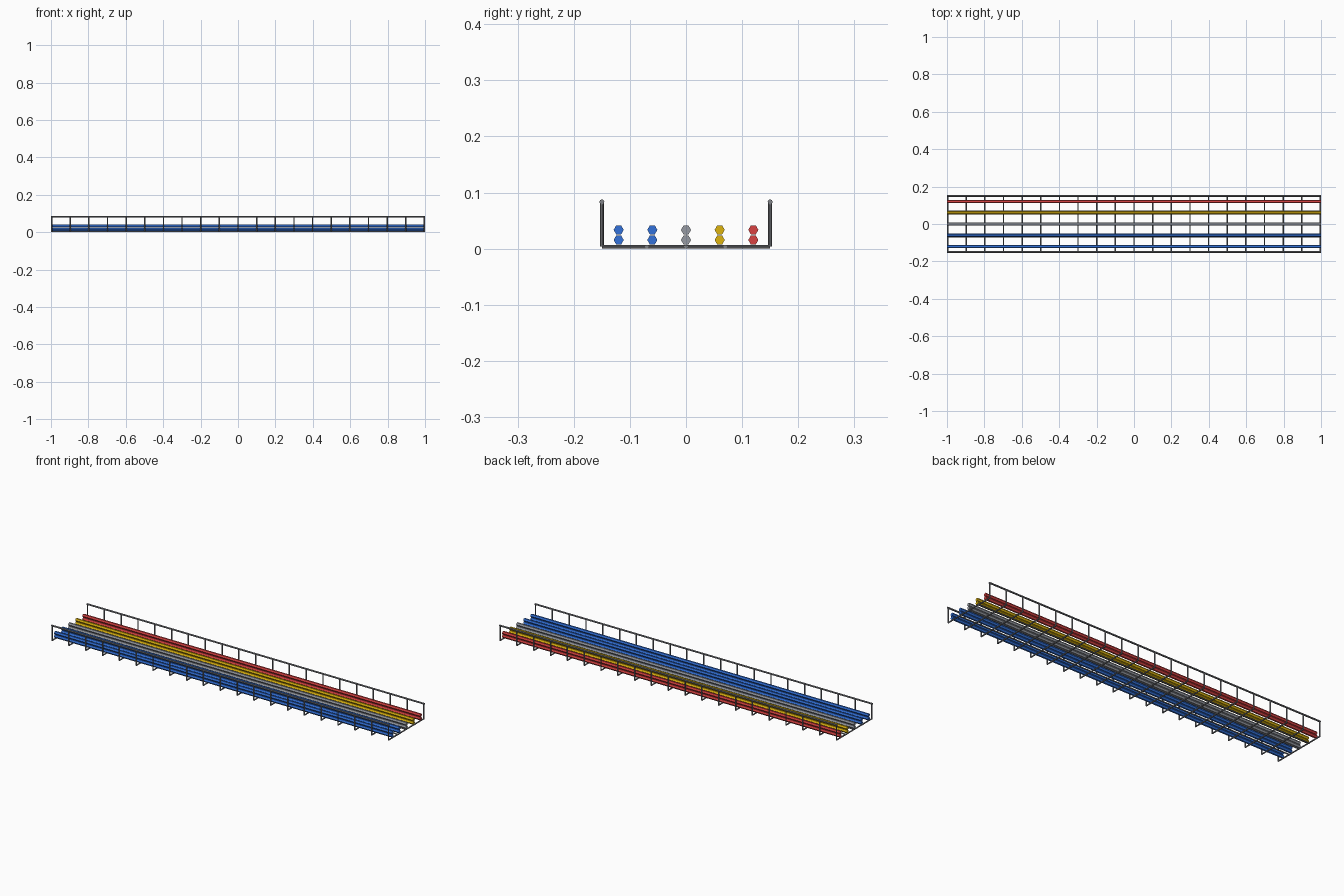
import bpy, math
from mathutils import Vector

if "Cube" in bpy.data.objects:
    bpy.data.objects.remove(bpy.data.objects["Cube"], do_unlink=True)


def material(name, srgb):
    colour = [((c / 255 + 0.055) / 1.055) ** 2.4 for c in srgb] + [1]
    m = bpy.data.materials.new(name)
    m.use_nodes = True
    m.diffuse_color = colour
    m.node_tree.nodes["Principled BSDF"].inputs["Base Color"].default_value = colour
    return m


steel = material("steel", (128, 130, 135))
grey = material("pipe grey", (150, 154, 162))
blue = material("pipe blue", (50, 113, 218))
yellow = material("pipe yellow", (222, 180, 14))
red = material("pipe red", (217, 66, 66))


def rod(name, start, end, radius, sides, mat):
    """Prism running from start to end."""
    start, end = Vector(start), Vector(end)
    axis = end - start
    bpy.ops.mesh.primitive_cylinder_add(vertices=sides, radius=radius, depth=axis.length,
                                        location=(start + end) / 2)
    ob = bpy.context.object
    ob.name = name
    ob.rotation_euler = axis.to_track_quat('Z', 'Y').to_euler()
    ob.data.materials.append(mat)
    # Turn the sides so that a corner points sideways
    for v in ob.data.vertices:
        v.co.x, v.co.y = -v.co.y, v.co.x
    return ob


HALF_WIDTH, RAIL_Z, BAR = 0.15, 0.0835, 0.0035
PIPE_R = 0.009
END_X = 1 - BAR

# Repeated U-shaped hangers: a rung and two uprights
for name, y1, z1, y2, z2 in (("rung", -HALF_WIDTH, BAR, HALF_WIDTH, BAR),
                             ("front_upright", -HALF_WIDTH, BAR, -HALF_WIDTH, RAIL_Z),
                             ("back_upright", HALF_WIDTH, BAR, HALF_WIDTH, RAIL_Z)):
    part = rod(name, (-END_X, y1, z1), (-END_X, y2, z2), BAR, 8, steel)
    array = part.modifiers.new("repeat", 'ARRAY')
    array.count = 21
    array.use_relative_offset = False
    array.use_constant_offset = True
    step = Vector((END_X / 10, 0, 0))
    array.constant_offset_displace = part.rotation_euler.to_matrix().inverted() @ step

# Top rails along both sides
for side, y in (("front", -HALF_WIDTH), ("back", HALF_WIDTH)):
    rod(side + "_top_rail", (-1, y, RAIL_Z), (1, y, RAIL_Z), 0.0045, 8, steel)

# Lengthwise stringers at rung level
for side, y in (("front", -0.07), ("middle", 0), ("back", 0.07)):
    rod(side + "_stringer", (-1, y, BAR), (1, y, BAR), BAR, 8, steel)

# Two layers of hexagonal pipes, five columns
for i, mat in enumerate((blue, blue, grey, yellow, red)):
    y = -0.12 + 0.06 * i
    for layer, z in (("lower", 0.0155), ("upper", 0.0335)):
        pipe = rod(f"{layer}_pipe_{i + 1}", (-1, y, z), (1, y, z), PIPE_R, 6, mat)
